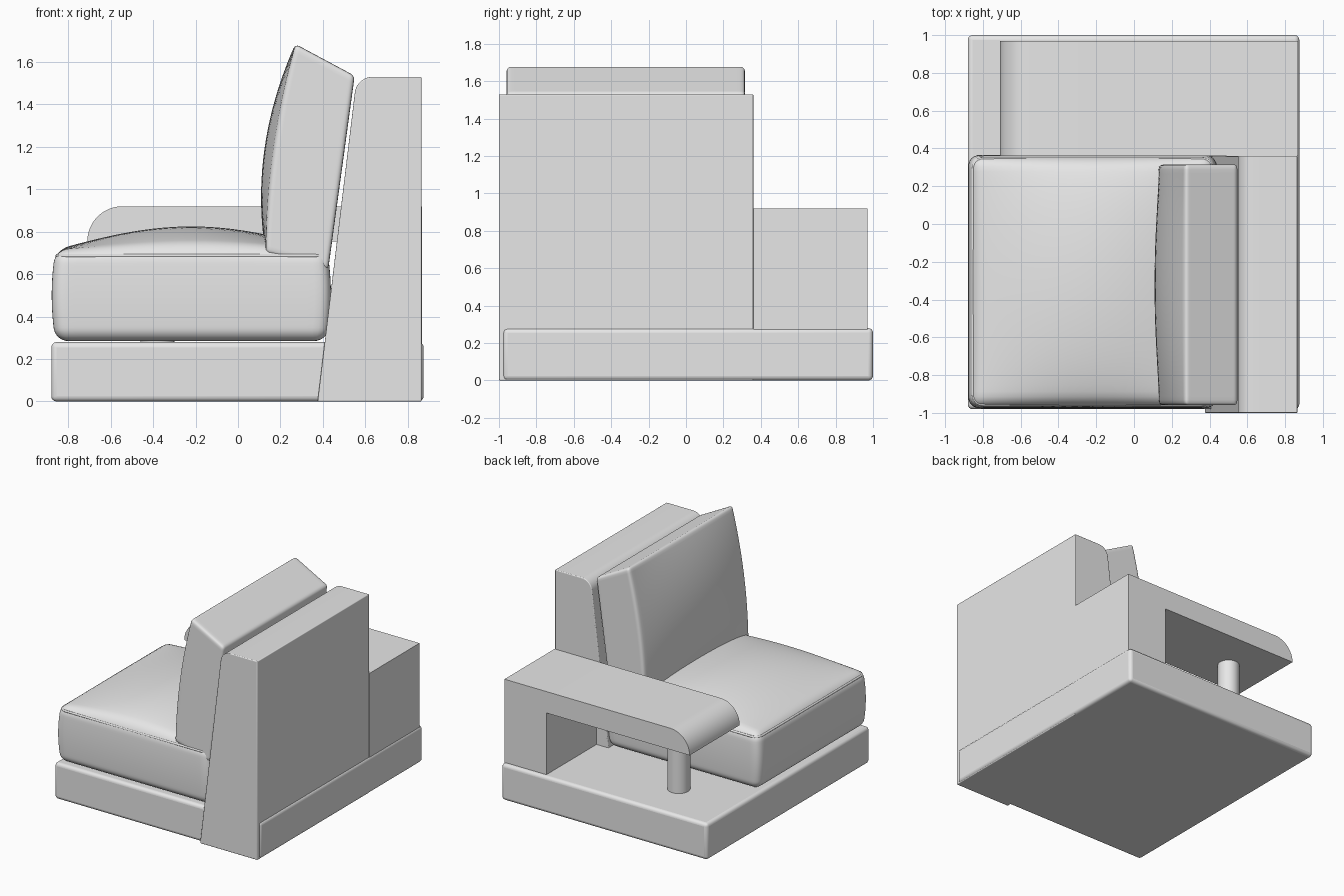
import bpy, bmesh, math
from mathutils import Vector

if "Cube" in bpy.data.objects:
    bpy.data.objects.remove(bpy.data.objects["Cube"], do_unlink=True)

GREY = (0.8, 0.8, 0.8, 1)
fabric = bpy.data.materials.new("light grey")
fabric.use_nodes = True
fabric.diffuse_color = GREY
fabric.node_tree.nodes["Principled BSDF"].inputs["Base Color"].default_value = GREY


def finish(name, bm, bevel=0.0, angle=35):
    bmesh.ops.recalc_face_normals(bm, faces=bm.faces)
    mesh = bpy.data.meshes.new(name)
    bm.to_mesh(mesh)
    bm.free()
    mesh.materials.append(fabric)
    ob = bpy.data.objects.new(name, mesh)
    bpy.context.collection.objects.link(ob)
    if bevel:
        mod = ob.modifiers.new("rounded edges", "BEVEL")
        mod.width, mod.segments = bevel, 4
        mod.limit_method, mod.angle_limit = "ANGLE", math.radians(40)
    bpy.ops.object.select_all(action="DESELECT")
    ob.select_set(True)
    bpy.context.view_layer.objects.active = ob
    bpy.ops.object.shade_smooth_by_angle(angle=math.radians(angle))
    return ob


def arc(cx, cz, r, start, end, n=12):
    angles = [math.radians(start + (end - start) * i / n) for i in range(n + 1)]
    return [(cx + r * math.cos(a), cz + r * math.sin(a)) for a in angles]


def extrude_y(name, profile, y0, y1, bevel=0.0):
    """Extrude an x-z outline along y."""
    bm = bmesh.new()
    face = bm.faces.new([bm.verts.new((x, y0, z)) for x, z in profile])
    new = bmesh.ops.extrude_face_region(bm, geom=[face])["geom"]
    verts = [v for v in new if isinstance(v, bmesh.types.BMVert)]
    bmesh.ops.translate(bm, verts=verts, vec=(0, y1 - y0, 0))
    return finish(name, bm, bevel)


def soft_box(name, half, r, warp):
    """Rounded box whose normalised coordinates are passed through warp."""
    bm = bmesh.new()
    bmesh.ops.create_cube(bm, size=2)
    bmesh.ops.subdivide_edges(bm, edges=bm.edges[:], cuts=31, use_grid_fill=True)
    half = Vector(half)
    for v in bm.verts:
        p = Vector([math.sin(c * math.pi / 2) * h for c, h in zip(v.co, half)])
        core = Vector([max(r - h, min(h - r, c)) for c, h in zip(p, half)])
        p = core + (p - core).normalized() * r
        v.co = warp(*[c / h for c, h in zip(p, half)])
    return finish(name, bm, angle=60)


# Plinth
extrude_y("base", [(-0.88, 0), (0.875, 0), (0.875, 0.28), (-0.88, 0.28)],
          -0.98, 1.0, 0.025)

# Leaning backrest with a rounded inner top edge
extrude_y("backrest", [(0.865, 0), (0.865, 1.53)]
          + arc(0.635, 1.445, 0.085, 90, 175) + [(0.375, 0)], -1.0, 0.36, 0.006)

# Armrest: rear block with an overhanging bullnose top
extrude_y("armrest", [(0.867, 0.27), (0.867, 0.92)]
          + arc(-0.545, 0.755, 0.165, 90, 180) + [(0.51, 0.755), (0.51, 0.27)],
          0.36, 0.97)

# Round post under the armrest
bm = bmesh.new()
bmesh.ops.create_cone(bm, cap_ends=True, segments=32, radius1=0.08, radius2=0.08, depth=0.5)
bmesh.ops.translate(bm, verts=bm.verts, vec=(-0.38, 0.63, 0.52))
finish("armrest_post", bm)

# Seat cushion: domed top and slightly bulging sides
SX, SY, HX, HY = -0.22, -0.305, 0.64, 0.66


def puff(t):
    return max(0.0, 1 - t * t)


def seat_warp(u, v, w):
    side = 0.018 * puff(w)
    z = 0.5 + 0.215 * w
    if w > 0:
        z += 0.11 * w * math.cos(u * math.pi / 2) * puff(v) ** 0.6
    return (SX + u * (HX + side), SY + v * (HY + side * 0.6), z)


soft_box("seat_cushion", (HX, HY, 0.215), 0.06, seat_warp)

# Piping around the seat cushion
for name, z in (("upper_piping", 0.687), ("lower_piping", 0.343)):
    curve = bpy.data.curves.new(name, "CURVE")
    curve.dimensions = "3D"
    curve.bevel_depth, curve.bevel_resolution = 0.008, 3
    path = []
    ex, ey, r = HX - 0.008, HY - 0.008, 0.055
    for i, (sx, sy) in enumerate([(1, 1), (-1, 1), (-1, -1), (1, -1)]):
        path += arc(SX + sx * (ex - r), SY + sy * (ey - r), r, 90 * i, 90 * i + 90, 6)
    spline = curve.splines.new("POLY")
    spline.points.add(len(path) - 1)
    for point, (x, y) in zip(spline.points, path):
        point.co = (x, y, z, 1)
    spline.use_cyclic_u = True
    curve.materials.append(fabric)
    bpy.context.collection.objects.link(bpy.data.objects.new(name, curve))


# Back cushion: slanted block with a bulging front
def back_warp(u, v, w):
    s, t = (u + 1) / 2, (w + 1) / 2
    bottom = Vector((0.13, 0, 0.70)).lerp(Vector((0.425, 0, 0.62)), s)
    top = Vector((0.27, 0, 1.685)).lerp(Vector((0.55, 0, 1.535)), s)
    p = bottom.lerp(top, t)
    p.x -= (1 - s) * puff(w) * (0.03 + 0.045 * puff(v))
    p.y = -0.322 + 0.637 * v
    return p


soft_box("back_cushion", (0.155, 0.637, 0.48), 0.022, back_warp)
